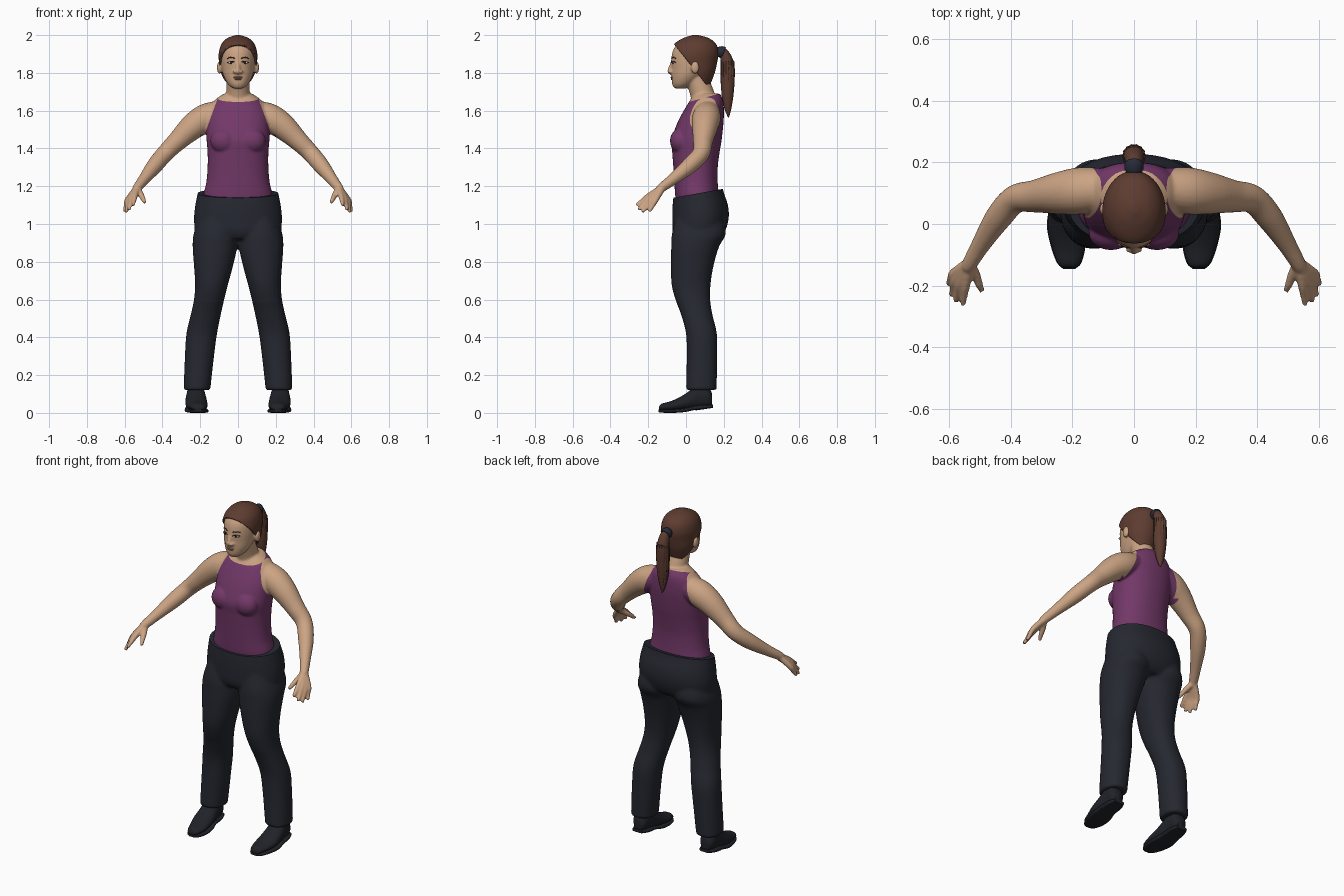
import bpy, bmesh, math, random
from mathutils import Vector, Matrix
from mathutils.bvhtree import BVHTree

random.seed(4)
cube = bpy.data.objects.get("Cube")
if cube:
    bpy.data.objects.remove(cube, do_unlink=True)


def material(name, r, g, b):
    m = bpy.data.materials.new(name)
    m.use_nodes = True
    m.diffuse_color = (r, g, b, 1)
    m.node_tree.nodes["Principled BSDF"].inputs["Base Color"].default_value = (r, g, b, 1)
    return m


SKIN = material("skin", .60, .37, .23)
SHIRT = material("plum fabric", .17, .04, .14)
TROUSER = material("charcoal fabric", .019, .021, .03)
SHOE = material("black leather", .015, .016, .021)
HAIR = material("brown hair", .11, .045, .03)
TIE = material("dark band", .02, .025, .04)
WHITE = material("eye white", .6, .55, .5)
DARK = material("dark brown", .025, .015, .012)
LIP = material("lip", .38, .17, .13)


def spline(rows, steps=6):
    """Catmull-Rom interpolation of rows of numbers."""
    rows = [Vector(r) for r in rows]
    out = []
    for i in range(len(rows) - 1):
        a, b, c, d = rows[max(i - 1, 0)], rows[i], rows[i + 1], rows[min(i + 2, len(rows) - 1)]
        for k in range(steps):
            t = k / steps
            out.append(b + (c - a) * (t / 2) + (a * 2 - b * 5 + c * 4 - d) * (t * t / 2)
                       + (b * 3 - a - c * 3 + d) * (t ** 3 / 2))
    return out + [rows[-1]]


def skin_rings(bm, rings):
    loops = [[bm.verts.new(p) for p in ring] for ring in rings]
    n = len(loops[0])
    for a, b in zip(loops, loops[1:]):
        for i in range(n):
            bm.faces.new((a[i], a[(i + 1) % n], b[(i + 1) % n], b[i]))
    bm.faces.new(loops[0][::-1])
    bm.faces.new(loops[-1])


def power(v, q):
    return math.copysign(abs(v) ** q, v)


def loft(bm, rows, q=1.0, along="z", n=48):
    """Rows: position, x low, x high, other low, other high. q below 1 is boxier."""
    rings = []
    for t, x0, x1, w0, w1 in spline(rows):
        ring = []
        for i in range(n):
            a = math.tau * i / n
            x = (x0 + x1) / 2 + (x1 - x0) / 2 * power(math.cos(a), q)
            w = (w0 + w1) / 2 + (w1 - w0) / 2 * power(math.sin(a), q)
            ring.append((x, w, t) if along == "z" else (x, t, w))
        rings.append(ring)
    skin_rings(bm, rings)


def sym(rows):
    return [(z, -r, r, a, b) for z, r, a, b in rows]


def tube(bm, rows, n=16, steps=6):
    """Rows: x, y, z, radius."""
    pts = spline(rows, steps)
    span = pts[-1].xyz - pts[0].xyz
    axis = min(range(3), key=lambda k: abs(span[k]))
    ref = Vector([float(k == axis) for k in range(3)])
    rings = []
    for i, p in enumerate(pts):
        d = (pts[min(i + 1, len(pts) - 1)].xyz - pts[max(i - 1, 0)].xyz).normalized()
        u = d.cross(ref).normalized()
        v = d.cross(u)
        rings.append([p.xyz + (u * math.cos(math.tau * k / n) + v * math.sin(math.tau * k / n)) * p.w
                      for k in range(n)])
    skin_rings(bm, rings)


def ball(bm, c, r):
    bmesh.ops.create_uvsphere(bm, u_segments=20, v_segments=12, radius=1,
                              matrix=Matrix.Translation(c) @ Matrix.Diagonal((*r, 1)))


def reflect(bm):
    copy = bmesh.ops.duplicate(bm, geom=bm.verts[:] + bm.edges[:] + bm.faces[:])["geom"]
    for v in copy:
        if isinstance(v, bmesh.types.BMVert):
            v.co.x *= -1


def cut(bm, co, no, clear=False):
    bmesh.ops.bisect_plane(bm, geom=bm.verts[:] + bm.edges[:] + bm.faces[:], dist=1e-5,
                           plane_co=co, plane_no=no, clear_outer=clear)


def finish(name, bm, mats, voxel=0, angle=60):
    bmesh.ops.recalc_face_normals(bm, faces=bm.faces[:])
    me = bpy.data.meshes.new(name)
    bm.to_mesh(me)
    bm.free()
    ob = bpy.data.objects.new(name, me)
    bpy.context.collection.objects.link(ob)
    if voxel:
        # Fuse overlapping parts into one soft surface
        mod = ob.modifiers.new("fuse", "REMESH")
        mod.mode, mod.voxel_size = "VOXEL", voxel
        soft = ob.modifiers.new("soften", "SMOOTH")
        soft.factor, soft.iterations = .5, 5
        ev = ob.evaluated_get(bpy.context.evaluated_depsgraph_get())
        me = bpy.data.meshes.new_from_object(ev)
        ob.modifiers.clear()
        ob.data = me
    me.materials.clear()
    for m in mats:
        me.materials.append(m)
    me.polygons.foreach_set("use_smooth", [True] * len(me.polygons))
    me.set_sharp_from_angle(angle=math.radians(angle))
    return ob


# Arms, hands, ears and bust on one side, then mirrored
bm = bmesh.new()
tube(bm, [(.09, .115, 1.59, .066), (.17, .108, 1.56, .076), (.24, .1, 1.515, .069), (.32, .09, 1.44, .053),
          (.385, .08, 1.375, .046), (.44, .02, 1.31, .043), (.495, -.065, 1.24, .031),
          (.53, -.125, 1.195, .025), (.54, -.145, 1.18, .021)], 24)
wrist = (.532, -.125, 1.192, .019)
for knuckle, tip in (((.545, -.195, 1.15), (.555, -.263, 1.1)), ((.562, -.19, 1.14), (.578, -.252, 1.075)),
                     ((.576, -.178, 1.13), (.592, -.232, 1.062)), ((.584, -.16, 1.128), (.602, -.195, 1.065))):
    mid = [(a + b) / 2 for a, b in zip(knuckle, tip)]
    tube(bm, [wrist, (*knuckle, .0155), (*mid, .0125), (*tip, .009)])
tube(bm, [(.53, -.13, 1.185, .017), (.513, -.165, 1.155, .0155), (.502, -.195, 1.132, .013),
          (.492, -.218, 1.112, .009)])
ball(bm, (.098, .048, 1.828), (.014, .022, .034))
ball(bm, (.075, -.03, 1.44), (.072, .055, .066))
ball(bm, (.016, -.082, 1.806), (.011, .012, .009))
reflect(bm)

# Torso, neck, head and nose
loft(bm, sym([(1.1, .175, -.05, .17), (1.15, .183, -.057, .172), (1.22, .168, -.062, .168),
              (1.3, .161, -.067, .168), (1.38, .161, -.073, .178), (1.44, .166, -.078, .188),
              (1.5, .168, -.06, .195), (1.56, .166, -.034, .2), (1.62, .148, .0, .2),
              (1.66, .118, .025, .195), (1.69, .075, .045, .18)]), .9)
tube(bm, [(0, .1, 1.6, .075), (0, .088, 1.68, .064), (0, .062, 1.76, .06), (0, .05, 1.82, .06)], 32)
loft(bm, sym([(1.718, .028, -.062, .0), (1.74, .053, -.073, .04), (1.78, .075, -.077, .09),
              (1.82, .086, -.077, .135), (1.87, .091, -.078, .155), (1.92, .089, -.068, .155),
              (1.96, .07, -.04, .135), (1.985, .035, .0, .1)]))
tube(bm, [(0, -.07, 1.865, .008), (0, -.08, 1.835, .01), (0, -.087, 1.808, .012), (0, -.078, 1.798, .008)])
body = finish("body_and_top", bm, [SKIN, SHIRT], .006)

# Neckline, armholes and underarm line cut in, then the top coloured
planes = [(Vector((0, 0, 1.642)), Vector((0, -.27, 1)))]
planes += [(Vector((s * .102, 0, 1.68)), Vector((s * .94, 0, .34))) for s in (1, -1)]
bm = bmesh.new()
bm.from_mesh(body.data)
for co, no in planes + [(Vector((0, 0, 1.475)), Vector((0, 0, 1)))]:
    cut(bm, co, no)
for f in bm.faces:
    c = f.calc_center_median()
    low = c.z < 1.475 and abs(c.x) < .2
    f.material_index = int(low or all((c - co).dot(no) < 0 for co, no in planes))
    f.smooth = True
bm.normal_update()
tree = BVHTree.FromBMesh(bm)
bm.to_mesh(body.data)
bm.free()


def on_face(x, z):
    hit = tree.ray_cast(Vector((x, -1, z)), Vector((0, 1, 0)))[0]
    return hit.y if hit else -.07


# Eyes, lashes, brows and lips laid on the face
parts = {"eye_whites": WHITE, "irises": DARK, "lashes": DARK, "eyebrows": HAIR}
for name, mat in parts.items():
    bm = bmesh.new()
    if name == "eye_whites":
        ball(bm, (.037, on_face(.037, 1.855), 1.855), (.016, .004, .007))
    elif name == "irises":
        ball(bm, (.036, on_face(.036, 1.855) - .002, 1.855), (.007, .004, .007))
    else:
        z, r = (1.861, .0022) if name == "lashes" else (1.882, .0028)
        tube(bm, [(x, on_face(x, z - d) - .002, z - d, r)
                  for x, d in ((.018, .005), (.03, .0), (.044, .0), (.056, .006))], 8)
    reflect(bm)
    finish(name, bm, [mat])
bm = bmesh.new()
for z, w in ((1.776, .025), (1.767, .02)):
    ball(bm, (0, on_face(0, z) + .003, z), (w, .008, .0055))
finish("lips", bm, [LIP])

# Hair cap trimmed along the hairline
bm = bmesh.new()
loft(bm, sym([(1.73, .06, .02, .125), (1.8, .09, -.03, .152), (1.86, .101, -.088, .166),
              (1.91, .101, -.083, .172), (1.955, .086, -.06, .158), (1.985, .055, -.012, .118),
              (2.0, .012, .035, .065)]))
cut(bm, (0, .03, 1.835), (0, -1.25, -1), True)
cap = finish("hair_cap", bm, [HAIR])
shell = cap.modifiers.new("thickness", "SOLIDIFY")
shell.thickness, shell.offset = .012, -1

# Ponytail with loose strands and its band
bm = bmesh.new()
tail = [(0, .15, 1.9, .022), (0, .195, 1.908, .025), (0, .219, 1.85, .034), (0, .221, 1.76, .036),
        (0, .22, 1.68, .031), (0, .222, 1.61, .018), (0, .225, 1.565, .003)]
tube(bm, tail, 20)
for k in range(14):
    a = math.tau * k / 14
    reach = random.uniform(.7, 1.0)
    tube(bm, [(math.cos(a) * r * .85, y + math.sin(a) * r * .85, 1.9 - (1.9 - z) * reach, .008 if r > .01 else .002)
              for _, y, z, r in tail[2:]], 8, 4)
finish("ponytail", bm, [HAIR])
bm = bmesh.new()
tube(bm, [(0, .17, 1.905, .027), (0, .18, 1.908, .031), (0, .195, 1.91, .031), (0, .202, 1.908, .026)], 20)
finish("hair_band", bm, [TIE])

# Trousers: legs mirrored, fused with the hips, opened at waist
bm = bmesh.new()
loft(bm, [(1.05, .02, .2, -.05, .19), (.95, .002, .234, -.074, .21), (.88, .004, .24, -.078, .175),
          (.78, .026, .233, -.08, .146), (.68, .053, .227, -.076, .13), (.6, .073, .233, -.056, .128),
          (.52, .091, .25, -.026, .14), (.42, .111, .273, .0, .163), (.3, .127, .281, .004, .165),
          (.12, .147, .288, .0, .162)], .92)
reflect(bm)
loft(bm, sym([(1.23, .195, -.055, .19), (1.17, .212, -.063, .199), (1.1, .226, -.071, .222),
              (1.03, .233, -.073, .226), (.96, .226, -.07, .206), (.92, .2, -.05, .17)]), .92)
trousers = finish("trousers", bm, [TROUSER], .009)
bm = bmesh.new()
bm.from_mesh(trousers.data)
cut(bm, (0, -.06, 1.14), (0, -.18, 1), True)
bmesh.ops.holes_fill(bm, edges=[e for e in bm.edges if e.is_boundary])
bm.to_mesh(trousers.data)
bm.free()
trousers.data.set_sharp_from_angle(angle=math.radians(50))

# Shoes: upper, sole and heel
bm = bmesh.new()
loft(bm, [(-.143, .195, .225, .015, .03), (-.13, .176, .245, .012, .048), (-.08, .162, .264, .01, .062),
          (-.03, .162, .278, .012, .085), (.02, .166, .278, .015, .118), (.07, .174, .272, .018, .16),
          (.115, .18, .268, .025, .15), (.138, .195, .252, .035, .1)], along="y", n=32)
reflect(bm)
finish("shoe_uppers", bm, [SHOE])
bm = bmesh.new()
loft(bm, [(-.145, .19, .23, .004, .018), (-.125, .17, .25, .001, .018), (-.07, .157, .27, .0, .019),
          (-.01, .16, .282, .004, .025), (.04, .172, .278, .014, .036), (.1, .174, .274, .022, .042),
          (.142, .19, .258, .026, .045)], .5, "y", 32)
loft(bm, [(.05, .176, .274, .013, .04), (.1, .176, .272, .02, .042), (.138, .19, .258, .026, .042)], .4, "y", 32)
reflect(bm)
finish("shoe_soles", bm, [SHOE], angle=40)
